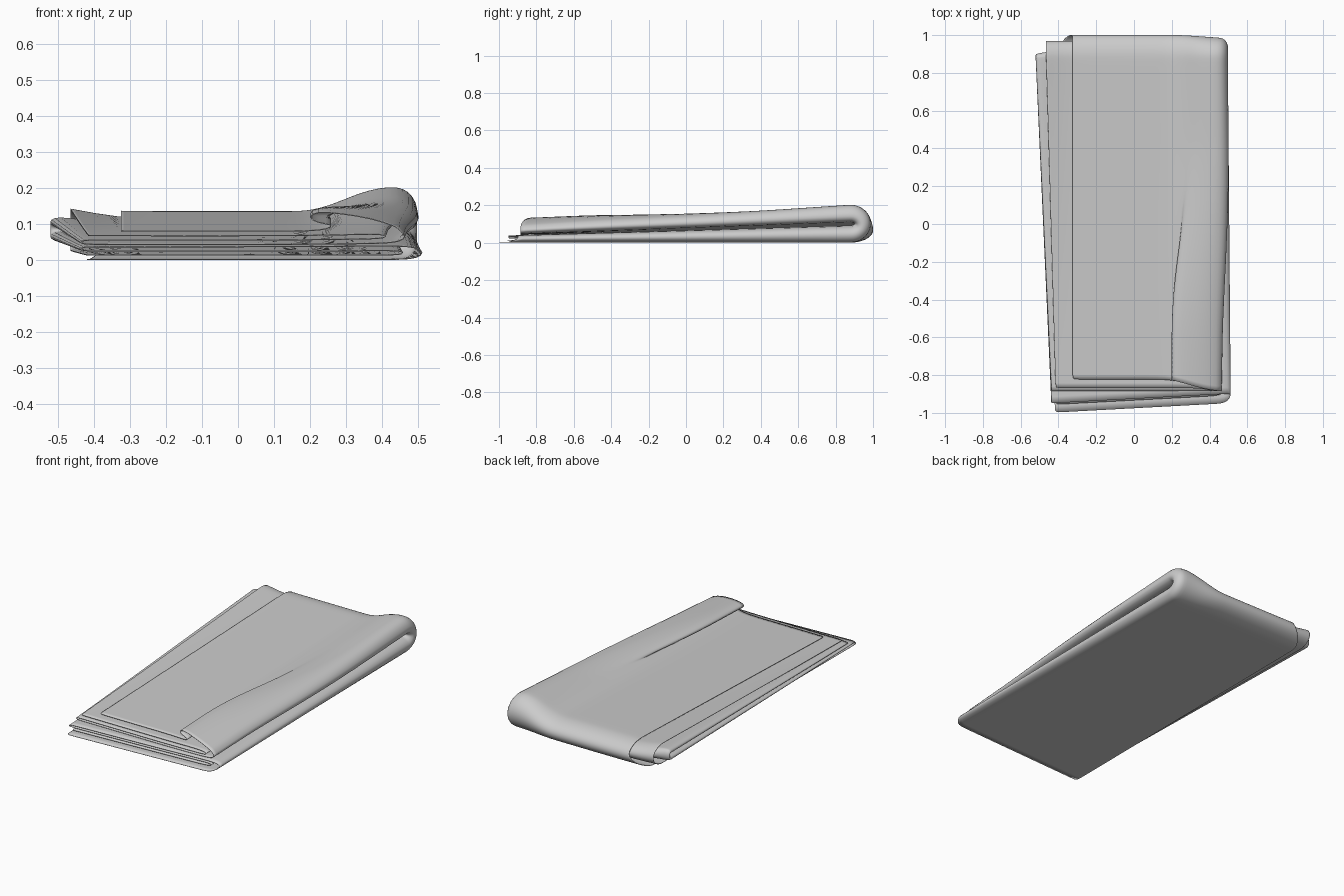
import bpy, bmesh
from math import sin, cos, pi

if "Cube" in bpy.data.objects:
    bpy.data.objects.remove(bpy.data.objects["Cube"])


def smooth(v):
    v = max(0.0, min(1.0, v))
    return v * v * (3 - 2 * v)


def lerp(a, b, t):
    return a + (b - a) * t


# Loft of the folded cloth: higher at the back right and a little at the back left
def height(x, y):
    t = max(0.0, min(1.0, (y + 0.9) / 1.8))
    h = 0.076 + 0.057 * t
    h += smooth((x - 0.17) / 0.26) * (0.005 + 0.066 * t)
    h -= smooth((x - 0.43) / 0.1) * 0.03 * t
    h += smooth((-x - 0.3) / 0.2) * 0.035 * t
    return h


# Outer layer: relaxed x, pleated x, pleat lift
PLEAT = [(-0.16, -0.16, 0), (0.0, 0.0, 0), (0.12, 0.13, 0), (0.17, 0.2, 0), (0.21, 0.25, 0.004),
         (0.25, 0.268, 0.016), (0.28, 0.22, 0.022), (0.3, 0.193, 0.038), (0.32, 0.215, 0.055),
         (0.36, 0.29, 0.046), (0.42, 0.37, 0.032), (0.46, 0.445, 0.008)]


# Widthwise fold: list of (x, depth 0 outer .. 1 inner, lift)
def section(t, top, w):
    edge0 = lerp(lerp(-0.42, -0.41, t), -0.325, top)
    edge1 = lerp(-0.415, -0.465, t)
    fold = lerp(-0.435, -0.518, t)
    pts = [(edge0, 0, 0), (edge0 + 0.012, 0, 0)]
    pts += [(lerp(a, b, w), 0, dz * w) for a, b, dz in PLEAT]
    r = lerp(0.0, -0.015, t) - 0.048 * w * (1 - t) * (top > 0.99)
    pts += [(0.497 + r, 0.1, 0.0), (0.517 + r, 0.45, 0), (0.497 + r, 0.82, 0)]
    pts += [(x + r, 0.92, 0) for x in (0.45, 0.35, 0.2, 0.0, -0.2, -0.32)]
    pts += [(fold + 0.04, 0.92, 0), (fold + 0.006, 0.9, 0)]
    pts += [(fold - 0.005, 0.76, 0), (fold + 0.006, 0.62, 0)]
    pts += [(fold + 0.04, 0.6, 0)]
    pts += [(x + r, 0.6, 0) for x in (-0.32, -0.2, 0.0, 0.2, 0.35, 0.42)]
    pts += [(0.45 + r, 0.57, 0), (0.46 + r, 0.45, 0), (0.45 + r, 0.33, 0)]
    pts += [(x + r, 0.3, 0) for x in (0.42, 0.35, 0.2, 0.0, -0.2, -0.32)]
    pts += [(edge1 + 0.012, 0.3, 0), (edge1, 0.3, 0)]
    return pts


NB, NC, NT = 26, 16, 34
BEND = 0.88
rows = []

# Bottom half, front to back
for i in range(NB):
    u = i / NB
    row = []
    for x, f, dz in section(u, 0, 0):
        front = -0.998 + 0.05 * smooth(f * 2.5) + 0.05 * (x + 0.42) / 0.93
        row.append((x, lerp(front, BEND, u), f * height(x, lerp(front, BEND, u)) / 2))
    rows.append(row)

# Back bend, bottom to top
for i in range(NC + 1):
    a = pi * i / NC
    row = []
    for x, f, dz in section(1, smooth(1.6 * i / NC), 0):
        h = height(x, BEND) / 2
        reach = 0.12 - 0.015 * smooth((x - 0.2) / 0.3)
        if f > 0.5:  # loose left fold stops short of the bend
            reach *= 1 - 0.6 * smooth((-x - 0.4) / 0.1)
        row.append((x, BEND + reach * (1 - 0.9 * f) * sin(a), h - h * (1 - f) * cos(a)))
    rows.append(row)

# Top half, back to front
for i in range(1, NT + 1):
    u = i / NT
    w = smooth((0.5 - lerp(BEND, -0.85, u)) / 1.1)
    row = []
    for x, f, dz in section(1 - u, 1, w):
        front = -0.822 - 0.062 * max(smooth(f * 2.2), smooth((x - 0.15) / 0.3))
        y = lerp(BEND, front, u)
        row.append((x, y, height(x, y) * (1 - f / 2) + dz))
    rows.append(row)

# Cloth sheet
bm = bmesh.new()
grid = [[bm.verts.new((x, y, z + 0.002)) for x, y, z in row] for row in rows]
for a, b in zip(grid, grid[1:]):
    for j in range(len(a) - 1):
        bm.faces.new((a[j], a[j + 1], b[j + 1], b[j])).smooth = True
bmesh.ops.recalc_face_normals(bm, faces=bm.faces)
mesh = bpy.data.meshes.new("folded_towel")
bm.to_mesh(mesh)
bm.free()
towel = bpy.data.objects.new("folded_towel", mesh)
bpy.context.collection.objects.link(towel)

# Soft folds and thin cloth
sub = towel.modifiers.new("soften", 'SUBSURF')
sub.levels = sub.render_levels = 1
sol = towel.modifiers.new("cloth_thickness", 'SOLIDIFY')
sol.thickness = 0.003
sol.offset = 0
